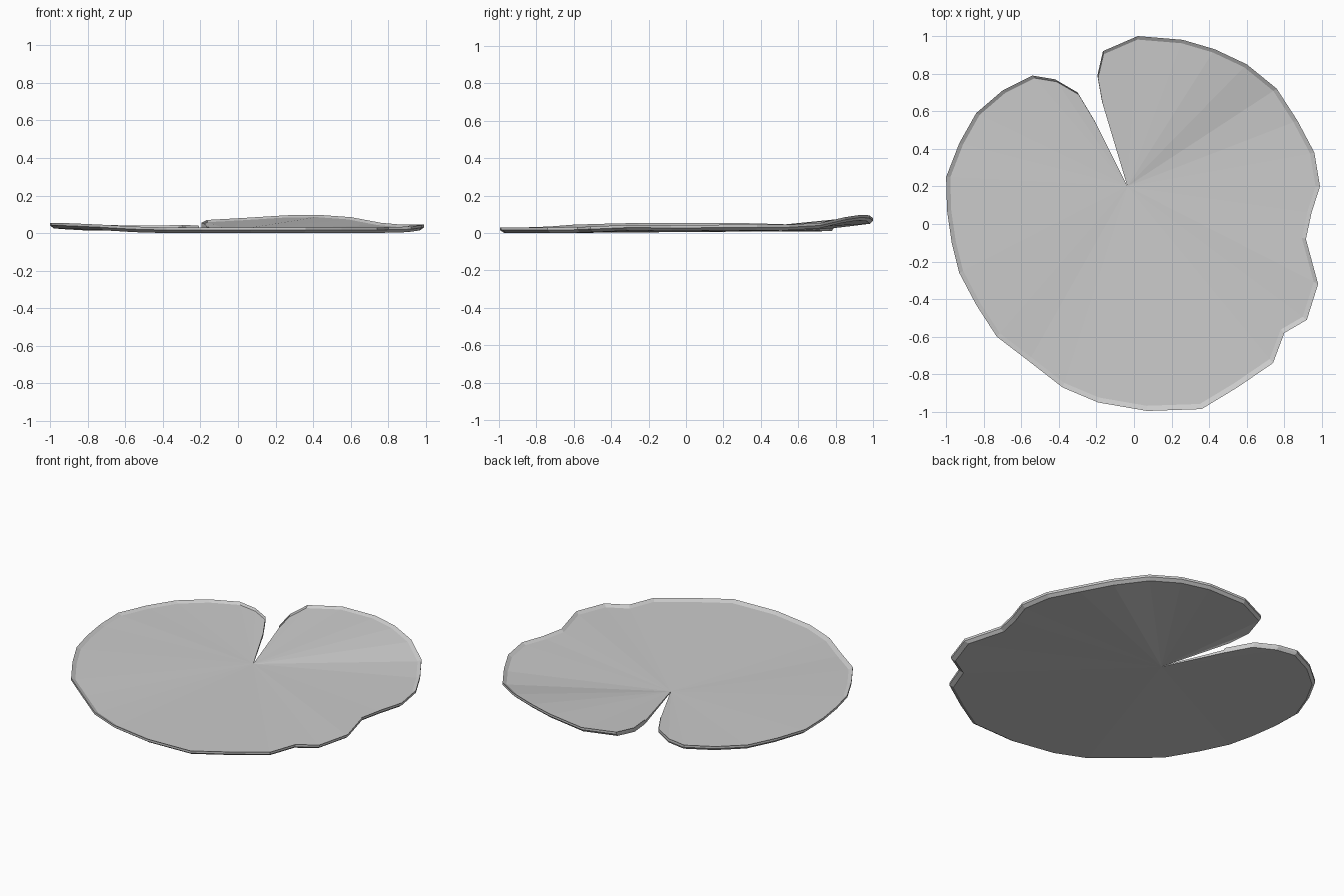
import bpy, bmesh

# Rim outline, from one side of the notch clockwise to the other: x, y, top height
RIM = [(-.17, .65, .045), (-.195, .79, .055), (-.165, .92, .07), (.02, 1, .08), (.26, .98, .095),
       (.43, .93, .097), (.60, .85, .085), (.76, .72, .055), (.87, .55, .045), (.96, .38, .045),
       (.99, .20, .045), (.945, .06, .042), (.915, -.08, .042), (.98, -.32, .043), (.92, -.51, .035),
       (.80, -.58, .032), (.74, -.74, .03), (.55, -.87, .03), (.36, -.985, .03), (.07, -.995, .03),
       (-.19, -.95, .03), (-.38, -.87, .03), (-.56, -.73, .035), (-.73, -.60, .045),
       (-.84, -.43, .05), (-.93, -.26, .054), (-.97, -.10, .055), (-.995, .07, .055),
       (-1, .25, .055), (-.93, .43, .05), (-.84, .59, .045), (-.70, .71, .043),
       (-.54, .79, .04), (-.42, .77, .04), (-.30, .70, .044), (-.21, .55, .04)]
CX, CY = -.035, .20          # notch tip, where the folds meet

bm = bmesh.new()


def ring(scale, drop):
    """Copy of the rim, scaled about the notch tip and lowered."""
    return [bm.verts.new((CX + (x - CX) * scale, CY + (y - CY) * scale, z - drop))
            for x, y, z in RIM]


# Leaf section: top fan, upturned lip, thin outer wall, sloped underside, bottom fan
rings = [ring(.977, .012), ring(1, 0), ring(1, .014), ring(.98, .03)]
top = bm.verts.new((CX, CY, .013))
bottom = bm.verts.new((CX, CY, .007))
n = len(RIM)
for i in range(n - 1):
    bm.faces.new((top, rings[0][i], rings[0][i + 1]))
    bm.faces.new((bottom, rings[3][i + 1], rings[3][i]))
    for a, b in zip(rings, rings[1:]):
        bm.faces.new((a[i], b[i], b[i + 1], a[i + 1]))

# Walls of the notch
for i in (0, n - 1):
    bm.faces.new([top] + [r[i] for r in rings] + [bottom])
bmesh.ops.recalc_face_normals(bm, faces=bm.faces[:])

mesh = bpy.data.meshes.new("lily_pad")
bm.to_mesh(mesh)
bm.free()
bpy.context.collection.objects.link(bpy.data.objects.new("lily_pad", mesh))
